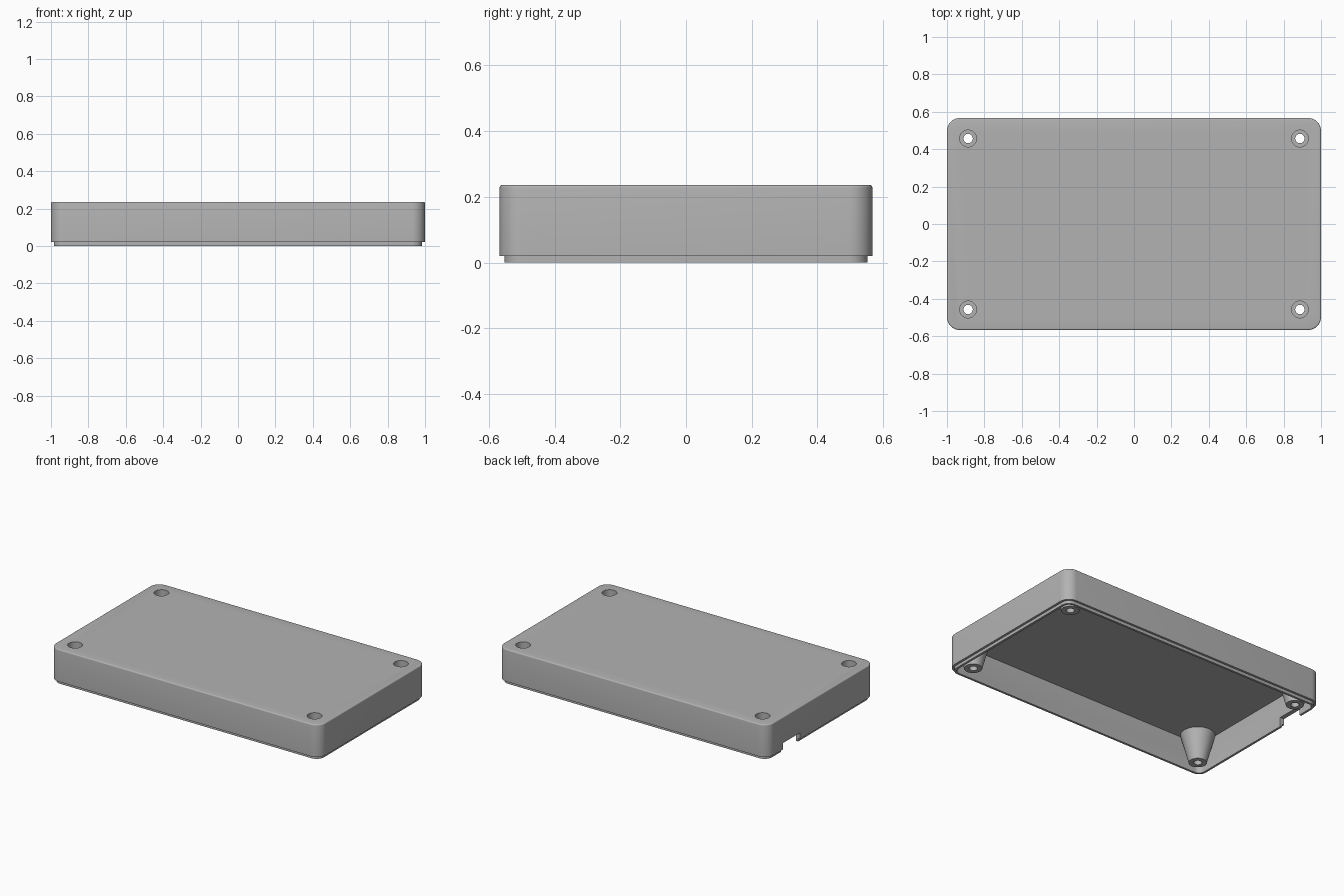
import bpy, bmesh, math

HALF_X, HALF_Y, HEIGHT = 1.0, 0.567, 0.236
CORNER, WALL, LIP_H, CEILING = 0.07, 0.03, 0.02, 0.205
BOSS_X, BOSS_Y = 0.887, 0.457

old = bpy.data.objects.get("Cube")
if old:
    bpy.data.objects.remove(old, do_unlink=True)

grey = bpy.data.materials.new("light_grey_plastic")
grey.use_nodes = True
colour = (0.45, 0.45, 0.45, 1)
grey.diffuse_color = colour
grey.node_tree.nodes["Principled BSDF"].inputs["Base Color"].default_value = colour


def add_object(name, bm):
    bmesh.ops.recalc_face_normals(bm, faces=bm.faces)
    mesh = bpy.data.meshes.new(name)
    bm.to_mesh(mesh)
    bm.free()
    mesh.materials.append(grey)
    obj = bpy.data.objects.new(name, mesh)
    bpy.context.collection.objects.link(obj)
    return obj


def rounded_ring(bm, inset, z, steps=10):
    """Rounded rectangle loop, inset from the outer outline."""
    r = CORNER - inset
    ring = []
    for k, (sx, sy) in enumerate([(1, 1), (-1, 1), (-1, -1), (1, -1)]):
        for i in range(steps + 1):
            a = math.pi / 2 * (k + i / steps)
            ring.append(bm.verts.new((sx * (HALF_X - CORNER) + r * math.cos(a),
                                      sy * (HALF_Y - CORNER) + r * math.sin(a), z)))
    return ring


def lathe(name, x, y, profile, sides=48):
    """Closed turned solid from (radius, z) pairs, bottom to top."""
    bm = bmesh.new()
    rings = [[bm.verts.new((x + r * math.cos(2 * math.pi * i / sides),
                            y + r * math.sin(2 * math.pi * i / sides), z))
              for i in range(sides)] for r, z in profile]
    skin(bm, rings)
    return add_object(name, bm)


def skin(bm, rings):
    for a, b in zip(rings, rings[1:]):
        for i in range(len(a)):
            j = (i + 1) % len(a)
            bm.faces.new((a[i], a[j], b[j], b[i]))
    bm.faces.new(rings[0])
    bm.faces.new(rings[-1])


def combine(target, tool, operation):
    mod = target.modifiers.new(operation.lower(), 'BOOLEAN')
    mod.operation, mod.solver, mod.object = operation, 'EXACT', tool
    bpy.context.view_layer.objects.active = target
    bpy.ops.object.modifier_apply(modifier=mod.name)
    bpy.data.objects.remove(tool, do_unlink=True)


# Hollow lid: inner wall, stepped lip, outer wall, rounded top edge
FILLET = 0.008
section = [(WALL, CEILING), (WALL, 0), (WALL / 2, 0), (WALL / 2, LIP_H), (0, LIP_H)]
for i in range(5):
    a = math.pi / 2 * i / 4
    section.append((FILLET * (1 - math.cos(a)), HEIGHT - FILLET * (1 - math.sin(a))))
bm = bmesh.new()
skin(bm, [rounded_ring(bm, inset, z) for inset, z in section])
lid = add_object("enclosure_lid", bm)

# Tapered screw bosses, then counterbored screw holes
corners = [(sx * BOSS_X, sy * BOSS_Y) for sx in (-1, 1) for sy in (-1, 1)]
for x, y in corners:
    combine(lid, lathe("screw_boss", x, y, [(0.055, 0.015), (0.107, 0.21)]), 'UNION')
for x, y in corners:
    hole = [(0.025, -0.1), (0.025, 0.1), (0.045, 0.1), (0.045, 0.3)]
    combine(lid, lathe("screw_hole", x, y, hole), 'DIFFERENCE')

# Cable slot in the right end wall
bm = bmesh.new()
bmesh.ops.create_cube(bm, size=1)
bmesh.ops.scale(bm, vec=(0.12, 0.18, 0.165), verts=bm.verts)
bmesh.ops.translate(bm, vec=(-HALF_X, 0.31, -0.02), verts=bm.verts)
combine(lid, add_object("cable_slot", bm), 'DIFFERENCE')

# Smooth curves with sharp edges
bpy.ops.object.select_all(action='DESELECT')
lid.select_set(True)
bpy.context.view_layer.objects.active = lid
bpy.ops.object.shade_smooth_by_angle(angle=math.radians(30))
